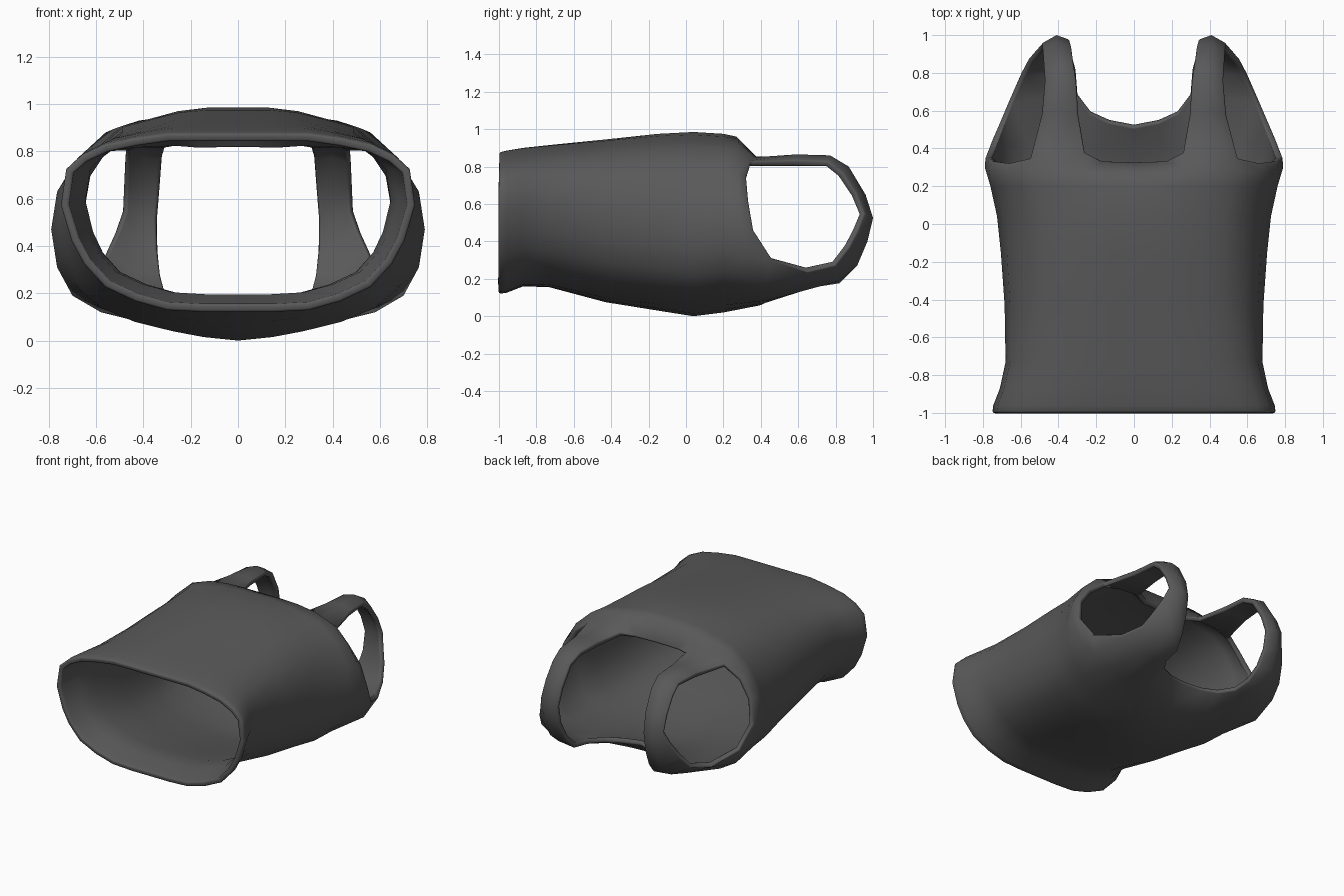
import bpy, bmesh, math

fabric = bpy.data.materials.new("charcoal_fabric")
fabric.diffuse_color = (0.1, 0.1, 0.1, 1)

# Half cross-sections, bottom centre round to top centre: (x / half width, height fraction)
HEM = [(0, 0), (.2, 0), (.4, .01), (.58, .06), (.75, .14), (.87, .27), (.94, .4), (1, .6),
       (.97, .8), (.88, .88), (.75, .94), (.58, .975), (.4, 1), (.2, 1), (0, 1)]
CHEST = [(0, 0), (.2, .015), (.38, .04), (.6, .08), (.8, .14), (.92, .23), (.98, .35), (1, .5),
         (.95, .67), (.85, .81), (.68, .92), (.5, .955), (.35, .985), (.18, 1), (0, 1)]

# Torso rings: y, half width, bottom z, top z
RINGS = [(-1, .75, .12, .875), (-.96, .745, .125, .885), (-.87, .71, .16, .90),
         (-.73, .68, .155, .915), (-.43, .685, .075, .945), (-.15, .705, .03, .975),
         (.04, .725, 0, .985), (.2, .76, .02, .975)]


def ring(y, w, zb, zt):
    t = min(1, (y + 1) / 1.04)
    pts = []
    for (hx, hz), (cx, cz) in zip(HEM, CHEST):
        x, f = hx + (cx - hx) * t, hz + (cz - hz) * t
        pts.append((x * w, y, zb + f * (zt - zb)))
    return pts


# Row just below the openings, then the neck / strap / armhole edge itself
UPPER = [(0, .38, .055), (.15, .4, .06), (.28, .42, .07), (.44, .44, .085), (.58, .44, .12),
         (.70, .43, .19), (.765, .35, .31), (.79, .3, .47), (.765, .28, .63), (.68, .28, .77),
         (.56, .28, .88), (.42, .28, .93), (.28, .28, .95), (.15, .27, .96), (0, .27, .96)]
EDGE = [(0, .53, .17), (.13, .555, .16), (.23, .6, .155), (.30, .69, .155), (.47, .68, .15),
        (.665, .65, .235), (.745, .46, .30), (.785, .36, .46), (.75, .335, .62), (.66, .325, .74),
        (.55, .35, .825), (.42, .37, .85), (.26, .38, .85), (.17, .335, .83), (0, .33, .83)]

# Shoulder strap stations: inner, middle, outer
STRAP = [[(.31, .82, .175), (.45, .81, .185), (.60, .80, .27)],
         [(.33, .90, .26), (.44, .915, .27), (.56, .875, .37)],
         [(.34, .955, .38), (.43, .97, .40), (.52, .92, .46)],
         [(.34, .975, .52), (.41, 1.0, .525), (.49, .955, .55)],
         [(.33, .94, .65), (.41, .96, .65), (.485, .91, .66)],
         [(.32, .86, .79), (.40, .87, .80), (.48, .835, .77)],
         [(.305, .76, .845), (.39, .77, .86), (.475, .76, .83)],
         [(.295, .58, .85), (.39, .59, .865), (.49, .58, .835)]]

bm = bmesh.new()


def verts(points):
    return [bm.verts.new(p) for p in points]


def bridge(rows):
    for a, b in zip(rows, rows[1:]):
        for j in range(len(a) - 1):
            bm.faces.new((a[j], b[j], b[j + 1], a[j + 1]))


# Torso, then the strap joining its lower and upper edges over the shoulder
torso = [verts(ring(*r)) for r in RINGS] + [verts(UPPER), verts(EDGE)]
bridge(torso)
edge = torso[-1]
bridge([edge[3:6]] + [verts(s) for s in STRAP] + [[edge[12], edge[11], edge[10]]])

mesh = bpy.data.meshes.new("tank_top")
bm.to_mesh(mesh)
bm.free()
mesh.materials.append(fabric)
for p in mesh.polygons:
    p.use_smooth = True
top = bpy.data.objects.new("tank_top", mesh)
bpy.context.collection.objects.link(top)

# Mirror, cloth thickness and rounded rims
mirror = top.modifiers.new("mirror", 'MIRROR')
mirror.use_clip = True
thick = top.modifiers.new("thickness", 'SOLIDIFY')
thick.thickness = 0.035
thick.offset = -1
rim = top.modifiers.new("rounded_rims", 'BEVEL')
rim.width = 0.01
rim.segments = 2
rim.limit_method = 'ANGLE'
rim.angle_limit = math.radians(60)
